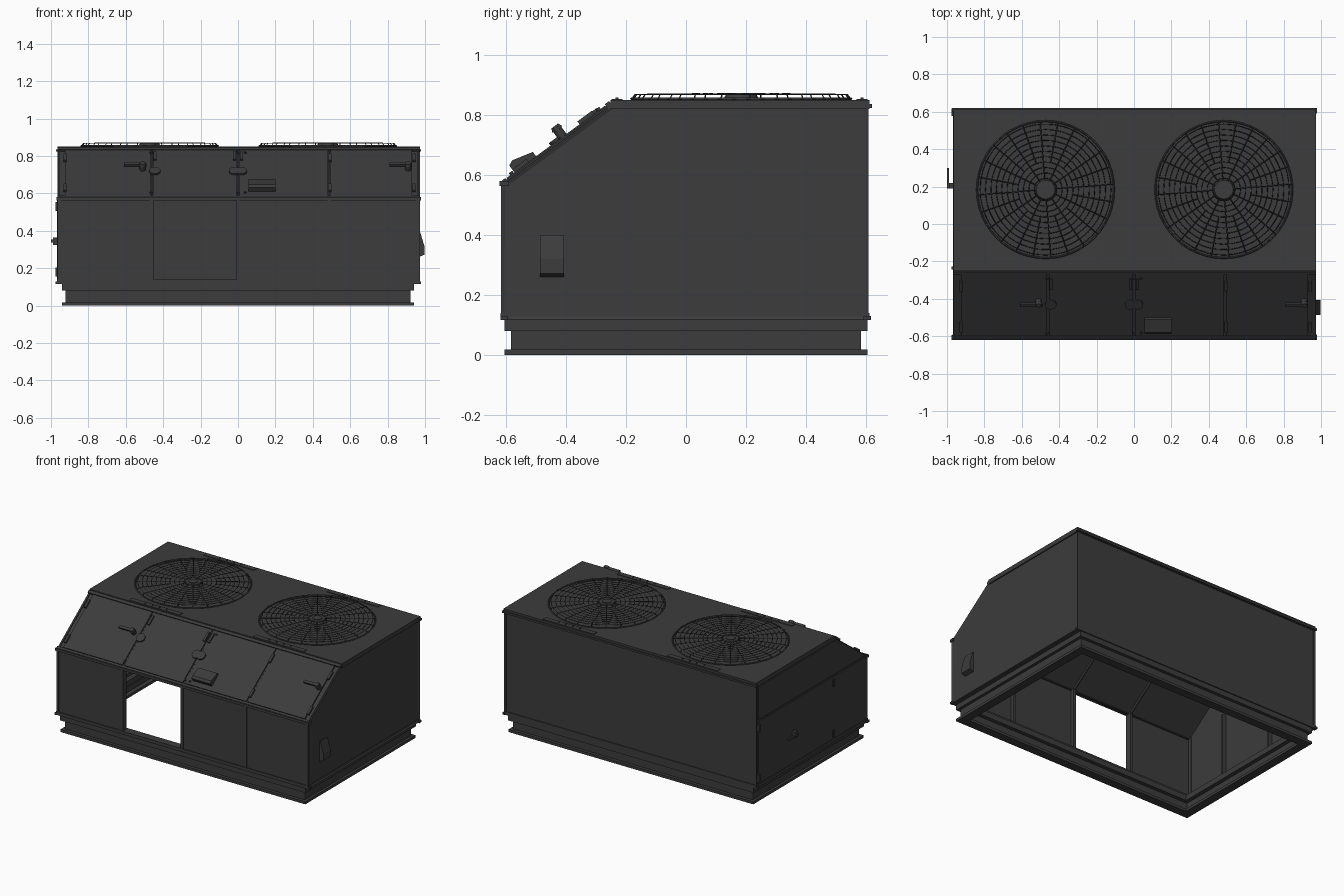
import bpy, bmesh, math
from mathutils import Matrix, Vector

cube = bpy.data.objects.get("Cube")
if cube:
    bpy.data.objects.remove(cube)


def material(name, value):
    m = bpy.data.materials.new(name)
    m.use_nodes = True
    m.diffuse_color = (value, value, value, 1)
    m.node_tree.nodes["Principled BSDF"].inputs["Base Color"].default_value = (value, value, value, 1)
    return m


GREY = material("charcoal paint", 0.045)


def finish(name, bm, matrix=None):
    if matrix:
        bm.transform(matrix)
    bmesh.ops.recalc_face_normals(bm, faces=bm.faces)
    me = bpy.data.meshes.new(name)
    bm.to_mesh(me)
    bm.free()
    ob = bpy.data.objects.new(name, me)
    me.materials.append(GREY)
    bpy.context.collection.objects.link(ob)
    return ob


def box(name, x, y, z, matrix=None):
    bm = bmesh.new()
    bmesh.ops.create_cube(bm, size=1)
    for v in bm.verts:
        v.co = [r[0] + (c + 0.5) * (r[1] - r[0]) for r, c in zip((x, y, z), v.co)]
    return finish(name, bm, matrix)


def cylinder(name, centre, radius, depth, matrix=None, top=None):
    bm = bmesh.new()
    bmesh.ops.create_cone(bm, cap_ends=True, segments=24, radius1=radius,
                          radius2=radius if top is None else top, depth=depth)
    bmesh.ops.translate(bm, verts=bm.verts, vec=centre)
    return finish(name, bm, matrix)


def extrude_profile(name, points, x0, x1, rim=0.0, matrix=None):
    """Extrude a (y, z) outline along x; a rim sinks the outer face inside a border."""
    bm = bmesh.new()
    face = bm.faces.new([bm.verts.new((x1, y, z)) for y, z in points])
    new = bmesh.ops.extrude_face_region(bm, geom=[face])["geom"]
    moved = [g for g in new if isinstance(g, bmesh.types.BMVert)]
    bmesh.ops.translate(bm, verts=moved, vec=(x0 - x1, 0, 0))
    bmesh.ops.recalc_face_normals(bm, faces=bm.faces)
    if rim:
        outer = [f for f in bm.faces if all(abs(v.co.x - x1) < 1e-5 for v in f.verts)]
        bmesh.ops.inset_region(bm, faces=outer, thickness=rim, depth=0)
        for v in outer[0].verts:
            v.co.x -= math.copysign(0.006, x1)
    return finish(name, bm, matrix)


# Hollow base rail made from three stacked rings
def ring(name, hx, hy, z, width):
    for s, side in ((-1, "left"), (1, "right")):
        box(f"{name}_{side}", sorted((s * hx, s * (hx - width))), (-hy, hy), z)
        box(f"{name}_{'front' if s < 0 else 'back'}", (-hx, hx), sorted((s * hy, s * (hy - width))), z)


ring("base_foot_flange", 0.94, 0.605, (0, 0.018), 0.06)
ring("base_web", 0.922, 0.583, (0.018, 0.08), 0.012)
ring("base_top_flange", 0.942, 0.605, (0.08, 0.118), 0.06)
ring("cabinet_sill", 0.968, 0.612, (0.116, 0.14), 0.05)

# Cabinet side walls, back wall and roof
outline = [(-0.61, 0.12), (-0.61, 0.57), (-0.25, 0.835), (0.608, 0.835), (0.608, 0.12)]
extrude_profile("right_side_wall", outline, 0.955, 0.972, 0.016)
extrude_profile("left_side_wall", outline, -0.95, -0.966, 0.016)
box("back_wall", (-0.955, 0.96), (0.592, 0.606), (0.12, 0.835))
box("roof_panel", (-0.966, 0.974), (-0.252, 0.612), (0.82, 0.85))
box("roof_back_lip", (-0.972, 0.979), (0.6, 0.62), (0.823, 0.836))
for x in (-0.968, 0.97):
    for y in (-0.605, 0.605):
        box("corner_foot", (x - 0.008, x + 0.008), (y - 0.014, y + 0.012), (0.116, 0.13))

# Lower front with one open bay
seams = [-0.955, -0.462, 0.0, 0.488, 0.96]
for i in (0, 2, 3):
    box("lower_front_panel", (seams[i] + 0.005, seams[i + 1] - 0.005), (-0.612, -0.6), (0.138, 0.565))
for x in seams:
    box("front_post", (x - 0.009, x + 0.009), (-0.616, -0.575), (0.12, 0.575))
box("front_middle_rail", (-0.97, 0.978), (-0.621, -0.59), (0.563, 0.58))
box("front_bottom_rail", (-0.966, 0.972), (-0.618, -0.585), (0.118, 0.14))

# Frame of the sloped fascia: x across, y up the slope, z outward
along, out = Vector((0, 0.806, 0.592)), Vector((0, -0.592, 0.806))
slope = Matrix((Vector((1, 0, 0)), along, out)).transposed().to_4x4()
slope.translation = (0, -0.608, 0.573)
LEN = 0.445
box("slope_backing", (-0.955, 0.96), (0, LEN), (-0.014, -0.002), slope)
for i in range(4):
    box("sloped_door", (seams[i] + (0.03 if i == 0 else 0.007), seams[i + 1] - (0.03 if i == 3 else 0.007)),
        (0.018, LEN - 0.02), (-0.004, 0.008), slope)
for x in seams:
    box("slope_rib", (x - 0.004, x + 0.004), (0, LEN), (-0.03, 0.004), slope)
box("slope_top_trim", (-0.966, 0.972), (LEN - 0.018, LEN), (-0.01, 0.012), slope)
box("slope_bottom_trim", (-0.966, 0.972), (0, 0.014), (-0.01, 0.01), slope)

# Hinges, latch tabs and bolts on the sloped doors
for x in (-0.925, 0.94, 0.492):
    for s in (0.08, 0.35):
        box("slope_hinge", (x - 0.008, x + 0.008), (s - 0.03, s + 0.03), (0.006, 0.02), slope)
for x in (-0.445, -0.018, 0.018):
    cylinder("latch_tab", (x, 0.23, 0.012), 0.03, 0.012, slope)
    box("latch_plate", (x - 0.008, x + 0.008), (0.33, 0.4), (0.006, 0.018), slope)
    for s in (0.04, 0.4):
        cylinder("door_bolt", (x + math.copysign(0.02, x + 0.2), s, 0.01), 0.007, 0.012, slope)

# Lever handles on the outer sloped doors
for x in (-0.61, 0.81):
    cylinder("handle_boss", (x + 0.1, 0.25, 0.02), 0.016, 0.04, slope)
    box("handle_lever", (x, x + 0.12), (0.24, 0.258), (0.034, 0.048), slope)
    cylinder("handle_knob", (x + 0.1, 0.25, 0.045), 0.02, 0.015, slope, top=0.014)

# Hooded vents: one on the sloped door, one on the right wall
hood = [(0.05, 0.0), (0.05, 0.036), (0.068, 0.044), (0.14, 0.026), (0.14, 0.0)]
extrude_profile("slope_vent_hood", hood, 0.055, 0.2, 0, slope)
wall_hood = [(0, 0), (0.012, 0.03), (0.06, 0.03), (0.14, 0.006), (0.14, 0)]
to_wall = Matrix(((0, 0, 1, 0.966), (1, 0, 0, -0.446), (0, 1, 0, 0.26), (0, 0, 0, 1)))
extrude_profile("side_vent_hood", wall_hood, -0.04, 0.04, 0, to_wall)

# Left side doors with posts, hinges and handle
for y0, y1 in ((-0.59, -0.25), (-0.235, 0.195), (0.21, 0.585)):
    box("side_door", (-0.967, -0.958), (y0, y1), (0.142, 0.572))
for y in (-0.243, 0.202):
    box("side_post", (-0.968, -0.92), (y - 0.006, y + 0.006), (0.12, 0.58))
upper = [(-0.575, 0.585), (-0.25, 0.815), (0.585, 0.815), (0.585, 0.585)]
extrude_profile("upper_side_panel", upper, -0.958, -0.966)
for y in (-0.235, 0.585):
    for z in (0.18, 0.53):
        box("side_hinge", (-0.975, -0.96), (y - 0.008, y + 0.008), (z - 0.025, z + 0.025))
box("side_handle_boss", (-0.99, -0.96), (0.19, 0.22), (0.325, 0.365))
box("side_handle_lever", (-1.0, -0.988), (0.19, 0.3), (0.337, 0.353))

# Bolted roof brackets
for x in (-0.47, 0.482):
    for y in (-0.23, 0.587):
        box("roof_bracket", (x - 0.195, x + 0.195), (y - 0.018, y + 0.018), (0.848, 0.854))
        for k in range(4):
            cylinder("bracket_bolt", (x - 0.08 + k * 0.055, y, 0.855), 0.005, 0.008)


# Wire fan guards
def wires(name, paths, radius):
    cu = bpy.data.curves.new(name, "CURVE")
    cu.dimensions = "3D"
    cu.bevel_depth = radius
    cu.bevel_resolution = 0
    for pts, closed in paths:
        sp = cu.splines.new("POLY")
        sp.points.add(len(pts) - 1)
        for p, co in zip(sp.points, pts):
            p.co = (*co, 1)
        sp.use_cyclic_u = closed
    ob = bpy.data.objects.new(name, cu)
    cu.materials.append(GREY)
    bpy.context.collection.objects.link(ob)
    bpy.ops.object.select_all(action="DESELECT")
    ob.select_set(True)
    bpy.context.view_layer.objects.active = ob
    bpy.ops.object.convert(target="MESH")


def polar(cx, r, a, z):
    return (cx + r * math.cos(a), 0.184 + r * math.sin(a), z)


def circle(cx, r, z, n=48):
    return [polar(cx, r, math.tau * k / n, z) for k in range(n)], True


for cx in (-0.473, 0.48):
    guard = [circle(cx, 0.06 + 0.029 * k, 0.868) for k in range(11)]
    spokes = []
    for k in range(24):
        a = math.tau * (k + 0.3) / 24
        inner = 0.05 if k % 2 == 0 else 0.145
        spokes.append(([polar(cx, 0.366, a, 0.852), polar(cx, 0.355, a, 0.868),
                        polar(cx, inner, a, 0.87)], False))
    wires("fan_guard_rings", guard, 0.002)
    wires("fan_guard_spokes", spokes, 0.0026)
    wires("fan_guard_rim", [circle(cx, 0.366, 0.854)], 0.005)
    cylinder("fan_hub", (cx, 0.184, 0.859), 0.062, 0.02, top=0.05)
    cylinder("fan_hub_cap", (cx, 0.184, 0.868), 0.03, 0.01)
